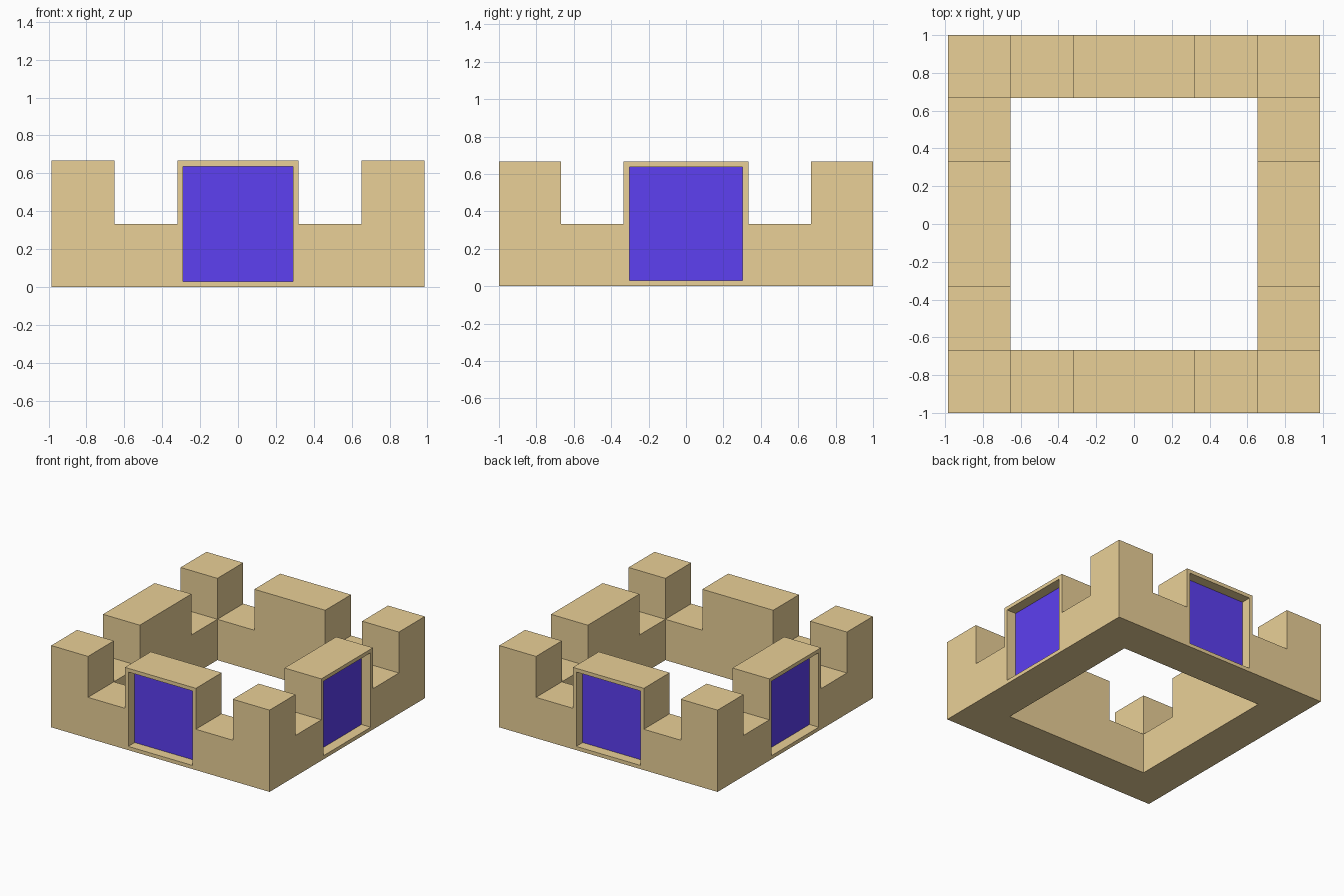
import bpy, bmesh
from mathutils import Vector

if "Cube" in bpy.data.objects:
    bpy.data.objects.remove(bpy.data.objects["Cube"])

# Grid lines of the fort: corner tower, notch, gate block, notch, corner tower
XS = [-0.985, -0.653, -0.32, 0.32, 0.653, 0.985]
YS = [-1.0, -0.667, -0.333, 0.333, 0.667, 1.0]
ZS = [0.0, 0.333, 0.667]
BORDER, RECESS = 0.03, 0.083


def material(name, rgb):
    m = bpy.data.materials.new(name)
    m.diffuse_color = (*rgb, 1)
    m.use_nodes = True
    m.node_tree.nodes["Principled BSDF"].inputs["Base Color"].default_value = m.diffuse_color
    return m


def filled(i, j, k):
    """Solid cells: ring wall below, towers and gate blocks above."""
    if not (0 <= i < 5 and 0 <= j < 5 and 0 <= k < 2):
        return False
    ring = i in (0, 4) or j in (0, 4)
    return ring and (k == 0 or (i % 2 == 0 and j % 2 == 0))


bm = bmesh.new()
verts = {}


def vert(idx):
    if idx not in verts:
        i, j, k = idx
        verts[idx] = bm.verts.new((XS[i], YS[j], ZS[k]))
    return verts[idx]


# Outer skin: a face wherever a solid cell meets an empty one
gates = {}
for i in range(5):
    for j in range(5):
        for k in range(2):
            if not filled(i, j, k):
                continue
            for axis in range(3):
                for side in (0, 1):
                    n = [i, j, k]
                    n[axis] += 2 * side - 1
                    if filled(*n):
                        continue
                    u, v = (axis + 1) % 3, (axis + 2) % 3
                    loop = []
                    for du, dv in ((0, 0), (1, 0), (1, 1), (0, 1)):
                        c = [i, j, k]
                        c[axis] += side
                        c[u] += du
                        c[v] += dv
                        loop.append(vert(tuple(c)))
                    face = bm.faces.new(loop if side else loop[::-1])
                    # Outward faces of the four gate blocks
                    if axis < 2 and n[axis] in (-1, 5) and (j, i)[axis] == 2:
                        gates.setdefault((axis, side), []).append(face)
bm.normal_update()

# Recessed gate panels with a thin border
panels = []
for pair in gates.values():
    panels += bmesh.ops.dissolve_faces(bm, faces=pair, use_verts=False)["region"]
bmesh.ops.inset_individual(bm, faces=panels, thickness=BORDER, use_even_offset=True)
bmesh.ops.inset_individual(bm, faces=panels, thickness=0.0, depth=-RECESS)
for f in panels:
    f.material_index = 1

# Merge coplanar wall faces
bmesh.ops.dissolve_limit(bm, angle_limit=0.01, verts=bm.verts[:], edges=bm.edges[:],
                         delimit={'MATERIAL'})

mesh = bpy.data.meshes.new("fort_wall")
bm.to_mesh(mesh)
bm.free()
mesh.materials.append(material("sandstone", (0.82, 0.63, 0.31)))
mesh.materials.append(material("blue_panel", (0.11, 0.05, 0.88)))
wall = bpy.data.objects.new("fort_wall", mesh)
bpy.context.collection.objects.link(wall)
